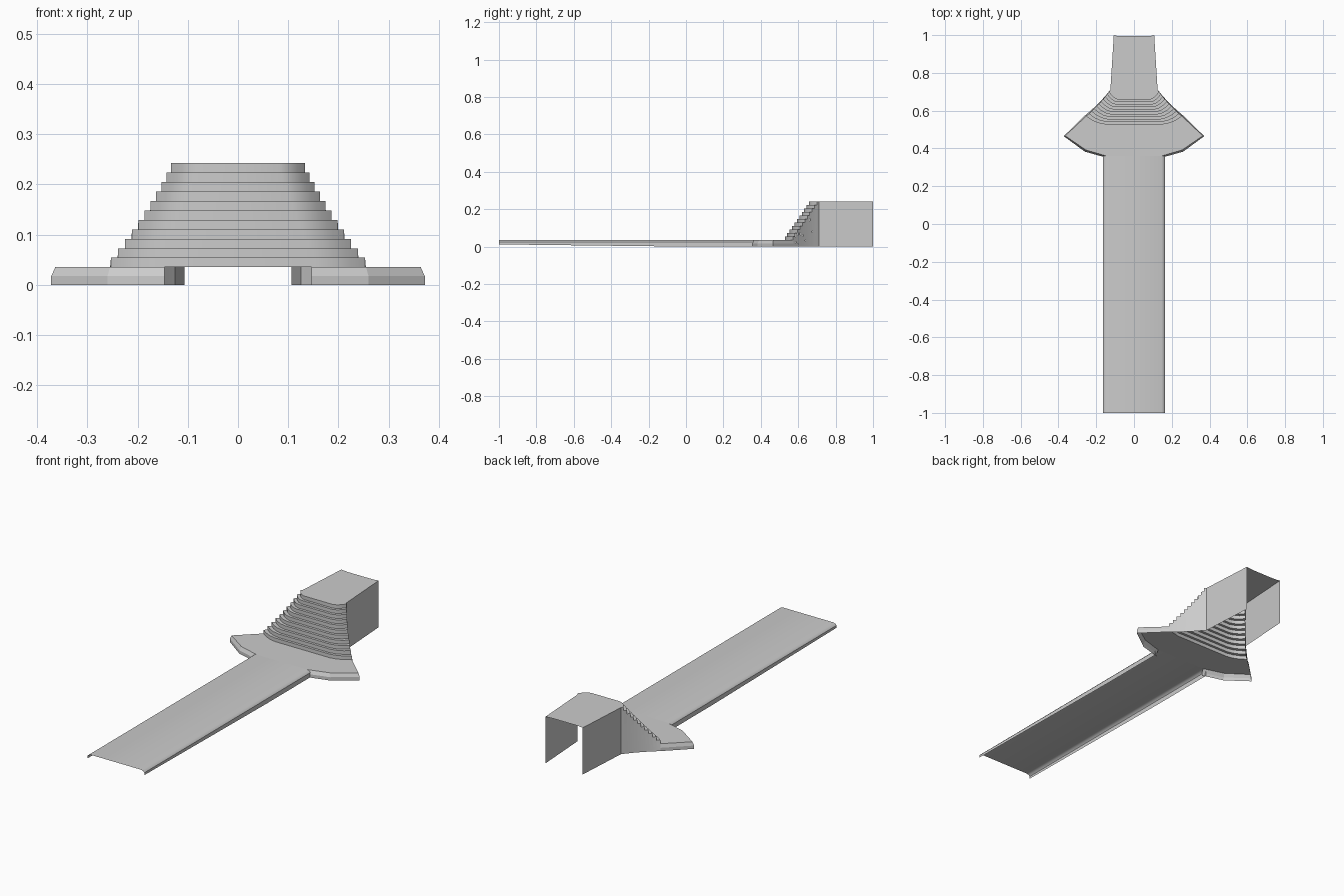
import bpy
import bmesh
import math
from mathutils import Vector

cube = bpy.data.objects.get("Cube")
if cube:
    bpy.data.objects.remove(cube)

grey = bpy.data.materials.new("light_grey")
grey.use_nodes = True
COLOUR = (0.6, 0.6, 0.6, 1)
grey.diffuse_color = COLOUR
grey.node_tree.nodes["Principled BSDF"].inputs["Base Color"].default_value = COLOUR

DECK, LIP, TOP, STEPS = 0.035, 0.017, 0.242, 11
RISE = (TOP - DECK) / STEPS
CORE = Vector((0, 0.7, -0.05))


def build(name, faces, angle=40):
    """Make an open shell from polygons, all facing away from the core."""
    bm = bmesh.new()
    for pts in faces:
        bm.faces.new([bm.verts.new(p) for p in pts])
    bmesh.ops.remove_doubles(bm, verts=bm.verts, dist=0.0002)
    bm.normal_update()
    for f in bm.faces:
        if f.normal.dot(f.calc_center_median() - CORE) < 0:
            f.normal_flip()
    mesh = bpy.data.meshes.new(name)
    bm.to_mesh(mesh)
    bm.free()
    mesh.materials.append(grey)
    obj = bpy.data.objects.new(name, mesh)
    bpy.context.collection.objects.link(obj)
    bpy.ops.object.select_all(action="DESELECT")
    obj.select_set(True)
    bpy.context.view_layer.objects.active = obj
    bpy.ops.object.shade_smooth_by_angle(angle=math.radians(angle))
    return obj


def strip(a, b):
    """Quads between two lines of points."""
    return [(a[i], a[i + 1], b[i + 1], b[i]) for i in range(len(a) - 1)]


def flip(p):
    return (-p[0],) + tuple(p[1:])


def both(faces):
    return faces + [[flip(p) for p in f] for f in faces]


def at(line, z):
    return [(x, y, z) for x, y in line]


def step_line(i):
    """Plan of one riser: flat in the middle, curling back at the ends."""
    t = i / (STEPS - 1)
    half = 0.253 - 0.147 * t + 0.027 * t * t
    front, end = 0.528 + 0.13 * t, 0.571 + 0.129 * t
    right = [(half * u, front + (end - front) * v)
             for u, v in ((0.62, 0), (0.76, 0.17), (0.89, 0.52), (1, 1))]
    return [flip(p) for p in reversed(right)] + right


lines = [step_line(i) for i in range(STEPS)]

# Runway: flat top, chamfered edges and thin skirts
def runway_section(y, low):
    right = [(0.146, y, DECK), (0.157, y, 0.031), (0.163, y, 0.024), (0.163, y, low)]
    return [flip(p) for p in reversed(right)] + right


front, middle, rear = (runway_section(y, z) for y, z in ((-1, 0.012), (0, 0), (0.36, 0)))
build("runway", strip(front, middle) + strip(middle, rear))

# Landing with flared wings and a sloped lip
wing_top = [(0.146, 0.36), (0.255, 0.392), (0.364, 0.467)]
wing_base = [(0.146, 0.351), (0.26, 0.383), (0.372, 0.465)]
deck = lines[0] + wing_top[::-1] + [flip(p) for p in wing_top]
build("landing", [at(deck, DECK)])
wing_top.append(lines[0][-1])
wing_base.append((0.258, 0.576))
lip = strip(at(wing_base, 0), at(wing_base, LIP))
lip += strip(at(wing_base, LIP), at(wing_top, DECK))
build("landing_edges", both(lip), 15)

# Staircase: risers and treads
stairs = []
for i, line in enumerate(lines):
    z = DECK + i * RISE
    stairs += strip(at(line, z), at(line, z + RISE))
    if i < STEPS - 1:
        stairs += strip(at(line, z + RISE), at(lines[i + 1], z + RISE))
build("staircase", stairs)

# Side walls under the stair ends, leaning out slightly at the foot
CORNER, BACK = (0.125, 0.71), (0.107, 1.0)
ends = [line[-1] for line in lines] + [CORNER]
walls = []
for i in range(STEPS):
    z = DECK + (i + 1) * RISE
    a, b = ends[i], ends[i + 1]
    lean_a, lean_b = (0.005 * (1 - k / STEPS) for k in (i, i + 1))
    walls.append([(a[0] + lean_a, a[1] + lean_a, 0), (b[0] + lean_b, b[1] + lean_b, 0),
                  (*b, z), (*a, z)])
build("stair_side_walls", both(walls))

# Rear block, open at the back and underneath
back_edge = [BACK, (0.09, 0.996), (0.06, 0.994)]
roof = lines[-1] + [CORNER] + back_edge + [flip(p) for p in reversed(back_edge)] + [flip(CORNER)]
build("rear_block_roof", [at(roof, TOP)])
side = [CORNER, BACK]
build("rear_block_walls", both(strip(at(side, 0), at(side, TOP))))
